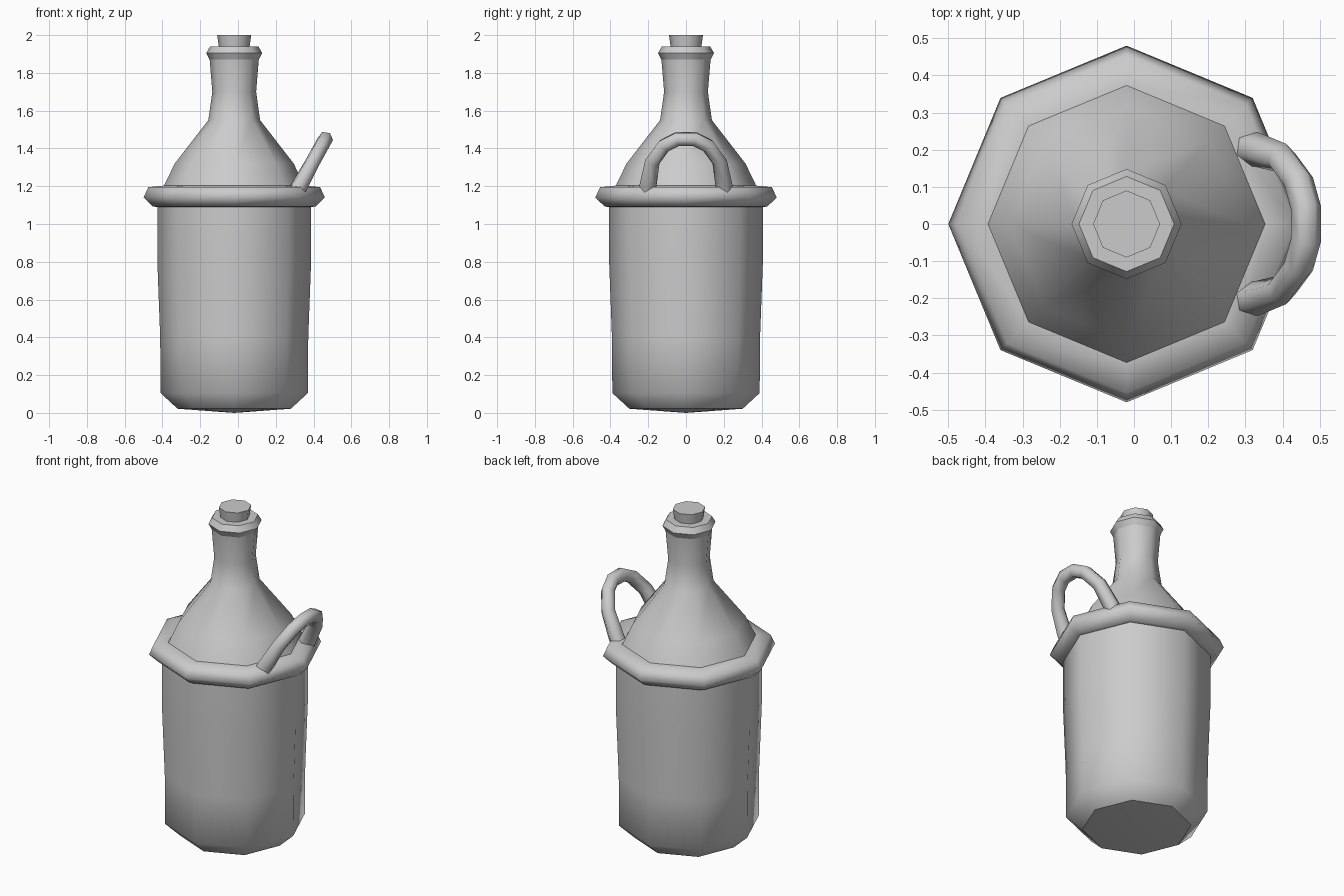
import bpy
import bmesh
from math import cos, sin, pi, radians

if "Cube" in bpy.data.objects:
    bpy.data.objects.remove(bpy.data.objects["Cube"])

SIDES = 8
AXIS_X = -0.02

grey = bpy.data.materials.new("plain grey")
grey.use_nodes = True
GREY = (0.6, 0.6, 0.6, 1)
grey.diffuse_color = GREY
grey.node_tree.nodes["Principled BSDF"].inputs["Base Color"].default_value = GREY


def lathe(name, profile, sharp_angle=75, cap_top=False):
    """Turn a (radius, height) profile into an eight-sided part; radius 0 is a point."""
    bm = bmesh.new()
    rings = []
    for r, z in profile:
        count = SIDES if r > 0 else 1
        rings.append([bm.verts.new((r * cos(2 * pi * i / SIDES), r * sin(2 * pi * i / SIDES), z))
                      for i in range(count)])
    for low, high in zip(rings, rings[1:]):
        for i in range(SIDES):
            j = (i + 1) % SIDES
            if len(low) == 1:
                bm.faces.new((low[0], high[j], high[i]))
            else:
                bm.faces.new((low[i], low[j], high[j], high[i]))
    if cap_top:
        bm.faces.new(rings[-1])
    for face in bm.faces:
        face.smooth = True
    mesh = bpy.data.meshes.new(name)
    bm.to_mesh(mesh)
    bm.free()
    mesh.set_sharp_from_angle(angle=radians(sharp_angle))
    mesh.materials.append(grey)
    obj = bpy.data.objects.new(name, mesh)
    obj.location.x = AXIS_X
    bpy.context.collection.objects.link(obj)
    return obj


# Jug body and its shallow underside
lathe("underside", [(0, 0), (0.30, 0.022)])
lathe("body", [(0.30, 0.022), (0.39, 0.105), (0.392, 0.40), (0.407, 0.80), (0.407, 1.09)])

# Thick rim around the top of the body
lathe("rim", [(0.40, 1.09), (0.43, 1.092), (0.48, 1.14), (0.455, 1.195), (0.373, 1.203)])

# Sloping shoulder running into the neck
lathe("shoulder_and_neck", [(0.373, 1.20), (0.315, 1.32), (0.137, 1.55),
                            (0.116, 1.70), (0.130, 1.87)])

# Lip of the neck and the stopper
lathe("lip", [(0.130, 1.87), (0.148, 1.905), (0.128, 1.94)], sharp_angle=50, cap_top=True)
lathe("stopper", [(0.08, 1.93), (0.09, 2.0)], sharp_angle=50, cap_top=True)

# Arched handle leaning outward from the rim: (y, z, thickness), mirrored
half = [(0.205, 1.16, 1.15), (0.20, 1.21, 1.12), (0.178, 1.33, 1), (0.115, 1.415, 1), (0.045, 1.45, 1)]
arch = half + [(-y, z, t) for y, z, t in reversed(half)]
curve = bpy.data.curves.new("handle", "CURVE")
curve.dimensions = "3D"
curve.bevel_depth = 0.041
curve.bevel_resolution = 1
curve.use_fill_caps = True
spline = curve.splines.new("POLY")
spline.points.add(len(arch) - 1)
for point, (y, z, t) in zip(spline.points, arch):
    point.co = (0.325 + (z - 1.2) * 0.55, y, z, 1)
    point.radius = t
spline.use_smooth = True
curve.materials.append(grey)
bpy.context.collection.objects.link(bpy.data.objects.new("handle", curve))
